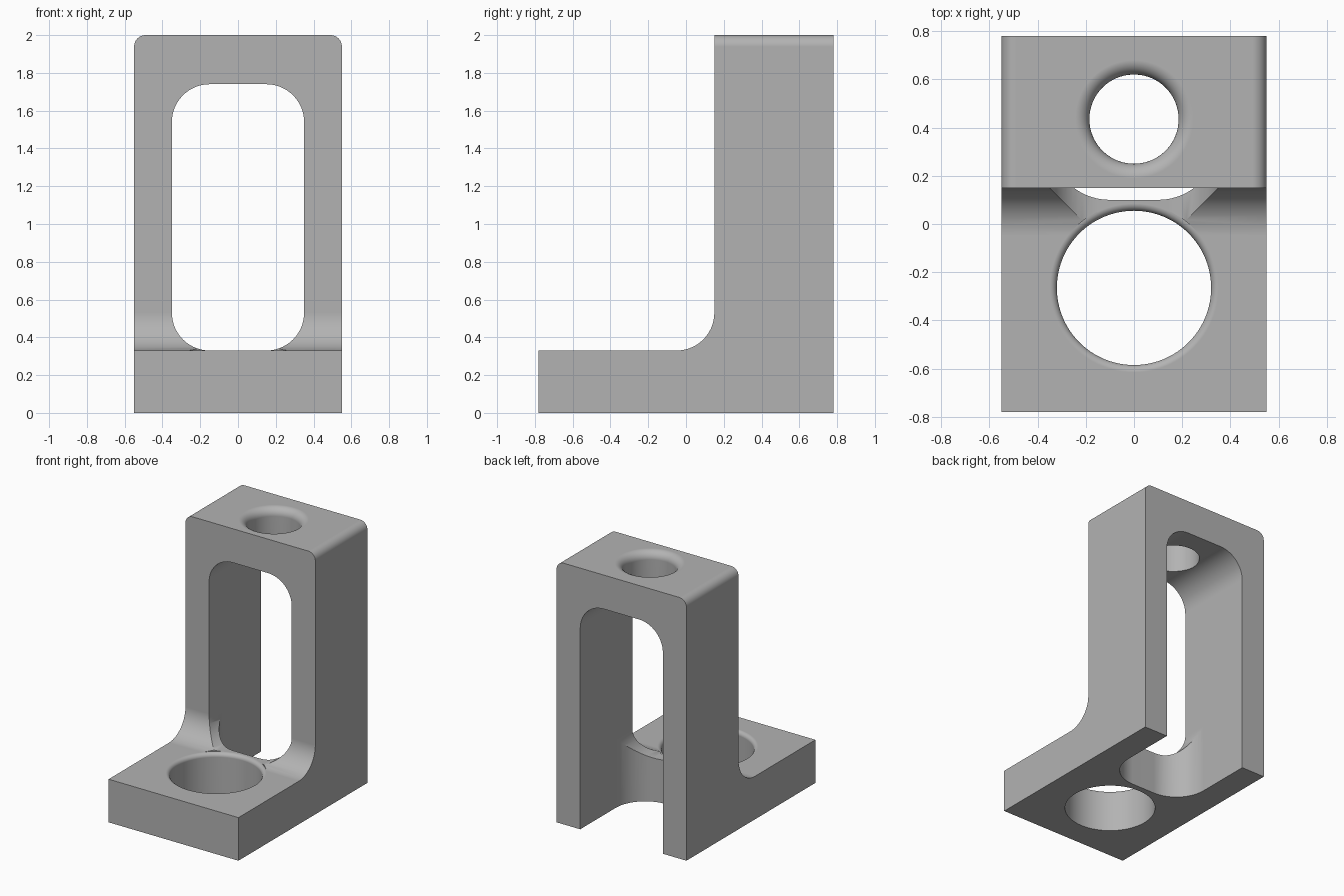
import bpy, bmesh, math
from mathutils import Matrix, Vector

cube = bpy.data.objects.get("Cube")
if cube:
    bpy.data.objects.remove(cube, do_unlink=True)

HALF_W, HALF_L, HEIGHT = 0.55, 0.78, 2.0
BASE_Z, WALL_Y = 0.33, 0.15          # base top and upright front
SLOT_W, FILLET = 0.35, 0.2           # window half width and corner radius

grey = bpy.data.materials.new("plain grey")
grey.use_nodes = True
colour = (0.45, 0.45, 0.45, 1)
grey.diffuse_color = colour
grey.node_tree.nodes["Principled BSDF"].inputs["Base Color"].default_value = colour


def arc(cx, cy, r, start, end, steps=14):
    """Points along an arc, angles in degrees."""
    angles = [math.radians(start + (end - start) * i / steps) for i in range(steps + 1)]
    return [(cx + r * math.cos(a), cy + r * math.sin(a)) for a in angles]


def rounded_rect(x0, x1, y0, y1, r):
    return (arc(x1 - r, y1 - r, r, 0, 90) + arc(x0 + r, y1 - r, r, 90, 180)
            + arc(x0 + r, y0 + r, r, 180, 270) + arc(x1 - r, y0 + r, r, 270, 360))


def finish(name, bm):
    bmesh.ops.recalc_face_normals(bm, faces=bm.faces)
    mesh = bpy.data.meshes.new(name)
    bm.to_mesh(mesh)
    bm.free()
    mesh.materials.append(grey)
    obj = bpy.data.objects.new(name, mesh)
    bpy.context.collection.objects.link(obj)
    return obj


def prism(name, outline, place, depth):
    """Extrude an outline along depth; place maps (u, v) to a 3D point."""
    bm = bmesh.new()
    face = bm.faces.new([bm.verts.new(place(u, v)) for u, v in outline])
    new = bmesh.ops.extrude_face_region(bm, geom=[face])["geom"]
    bmesh.ops.translate(bm, vec=Vector(depth),
                        verts=[g for g in new if isinstance(g, bmesh.types.BMVert)])
    return finish(name, bm)


def bore(name, y, radius, z0, top, lip, steps=96):
    """Round hole cutter that flares out into a rounded lip at the top."""
    outline = ([(0, z0), (radius, z0)] + arc(radius + lip, top - lip, lip, 180, 90, 8)
               + [(radius + lip, top + 0.1), (0, top + 0.1)])
    bm = bmesh.new()
    verts = [bm.verts.new((r, 0, z)) for r, z in outline]
    edges = [bm.edges.new(pair) for pair in zip(verts, verts[1:])]
    bmesh.ops.spin(bm, geom=verts + edges, cent=(0, 0, 0), axis=(0, 0, 1),
                   angle=math.tau, steps=steps)
    bmesh.ops.remove_doubles(bm, verts=bm.verts, dist=1e-5)
    bmesh.ops.transform(bm, matrix=Matrix.Translation((0, y, 0)), verts=bm.verts)
    return finish(name, bm)


# L-shaped body with an inner fillet between base and upright
side = ([(-HALF_L, 0), (HALF_L, 0), (HALF_L, HEIGHT), (WALL_Y, HEIGHT)]
        + arc(WALL_Y - FILLET, BASE_Z + FILLET, FILLET, 0, -90)
        + [(-HALF_L, BASE_Z)])
body = prism("bracket_body", side, lambda y, z: (-HALF_W, y, z), (2 * HALF_W, 0, 0))

# Rounded top side edges
bm = bmesh.new()
bm.from_mesh(body.data)
top_edges = [e for e in bm.edges
             if all(v.co.z > HEIGHT - 0.01 for v in e.verts)
             and abs(e.verts[0].co.x - e.verts[1].co.x) < 0.01]
bmesh.ops.bevel(bm, geom=top_edges, offset=0.06, segments=8, profile=0.5, affect="EDGES")
bm.to_mesh(body.data)
bm.free()

# Window through the upright, rear slot through the floor, and two round bores
cutters = [
    prism("window_cutter", rounded_rect(-SLOT_W, SLOT_W, BASE_Z, 1.74, FILLET),
          lambda x, z: (x, -0.2, z), (0, 1.2, 0)),
    prism("rear_slot_cutter", rounded_rect(-SLOT_W, SLOT_W, 0.1, 1.4, 0.25),
          lambda x, y: (x, y, -0.1), (0, 0, 0.9)),
    bore("base_bore_cutter", -0.265, 0.32, -0.1, BASE_Z, 0.03),
    bore("top_bore_cutter", 0.435, 0.185, 1.5, HEIGHT, 0.06),
]
bpy.ops.object.select_all(action="DESELECT")
bpy.context.view_layer.objects.active = body
body.select_set(True)
for cutter in cutters:
    cutter.hide_render = True
    cut = body.modifiers.new(cutter.name, "BOOLEAN")
    cut.operation, cut.solver, cut.object = "DIFFERENCE", "EXACT", cutter
    bpy.ops.object.modifier_apply(modifier=cut.name)
for cutter in cutters:
    bpy.data.objects.remove(cutter, do_unlink=True)

# Smooth curved walls, keeping flat faces flat
bpy.ops.object.shade_smooth_by_angle(angle=math.radians(30))
weighted = body.modifiers.new("flat_normals", "WEIGHTED_NORMAL")
weighted.keep_sharp = True
